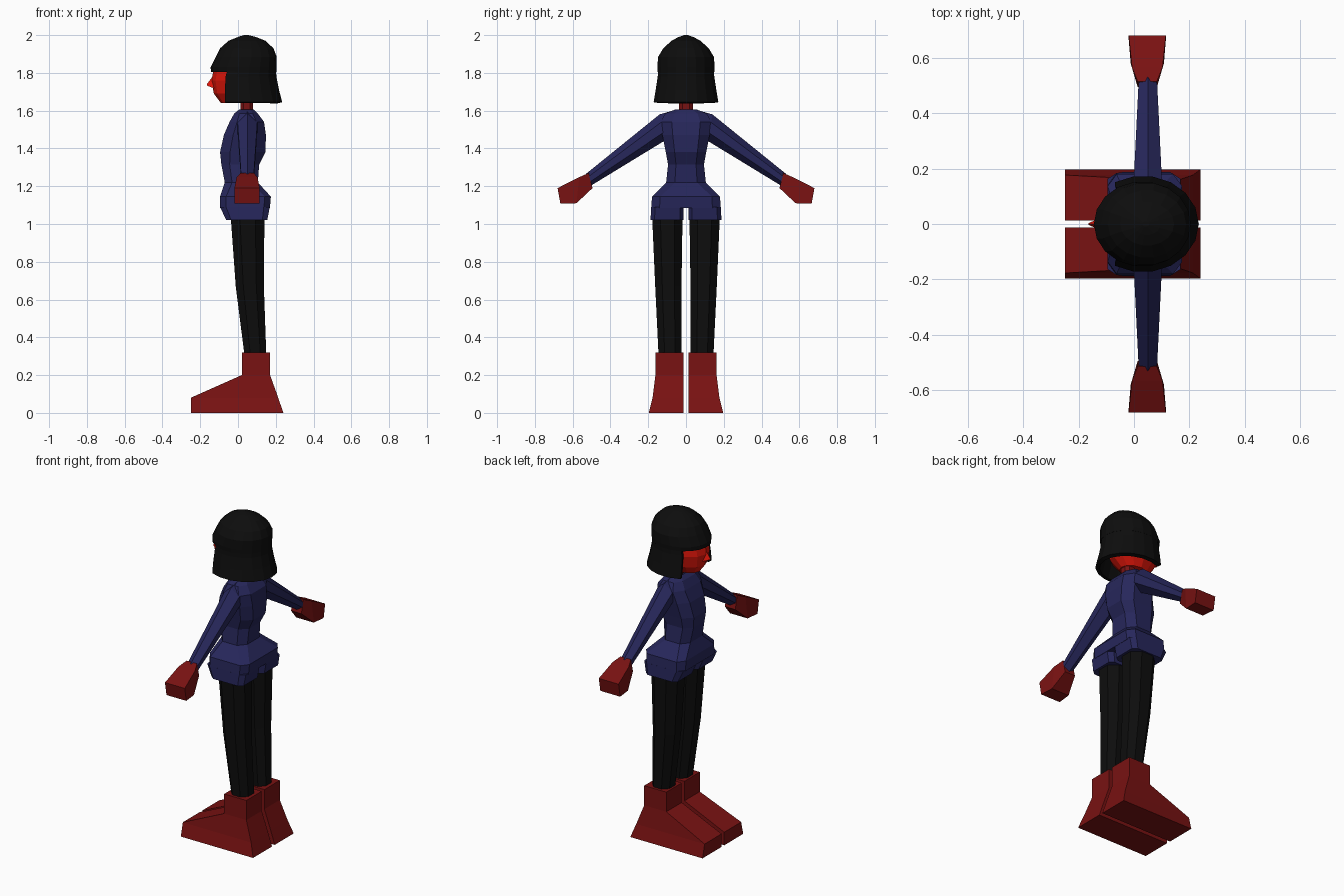
import bpy, bmesh
from math import cos, sin, radians

if "Cube" in bpy.data.objects:
    bpy.data.objects.remove(bpy.data.objects["Cube"], do_unlink=True)


def material(name, rgb):
    m = bpy.data.materials.new(name)
    m.use_nodes = True
    m.diffuse_color = (*rgb, 1)
    bsdf = m.node_tree.nodes["Principled BSDF"]
    bsdf.inputs["Base Color"].default_value = (*rgb, 1)
    bsdf.inputs["Roughness"].default_value = 0.8
    return m


BLACK = material("black", (0.004, 0.004, 0.004))
NAVY = material("navy", (0.02, 0.02, 0.105))
DARK_RED = material("dark red", (0.19, 0.006, 0.006))
BRIGHT_RED = material("bright red", (0.75, 0.008, 0.003))


def loft(name, rings, mat, closed=True, caps=True):
    """Skin a list of rings with equal point counts."""
    bm = bmesh.new()
    rows = [[bm.verts.new(p) for p in ring] for ring in rings]
    n = len(rows[0])
    for a, b in zip(rows, rows[1:]):
        for i in range(n if closed else n - 1):
            j = (i + 1) % n
            bm.faces.new((a[i], a[j], b[j], b[i]))
    if caps:
        bm.faces.new(rows[0])
        bm.faces.new(rows[-1])
    bmesh.ops.recalc_face_normals(bm, faces=bm.faces)
    mesh = bpy.data.meshes.new(name)
    bm.to_mesh(mesh)
    bm.free()
    mesh.materials.append(mat)
    ob = bpy.data.objects.new(name, mesh)
    bpy.context.collection.objects.link(ob)
    return ob


def box_ring(z, x0, x1, y0, y1, cut=0.0):
    """Horizontal rectangle, optionally with cut corners."""
    if not cut:
        return [(x0, y0, z), (x1, y0, z), (x1, y1, z), (x0, y1, z)]
    c, d = cut * (x1 - x0), cut * (y1 - y0)
    return [(x0 + c, y0, z), (x1 - c, y0, z), (x1, y0 + d, z), (x1, y1 - d, z),
            (x1 - c, y1, z), (x0 + c, y1, z), (x0, y1 - d, z), (x0, y0 + d, z)]


def oval(z, x0, x1, ry, angles):
    cx, rx = (x0 + x1) / 2, (x1 - x0) / 2
    return [(cx + rx * cos(radians(a)), ry * sin(radians(a)), z) for a in angles]


def flip(rings, side):
    return [[(x, y * side, z) for x, y, z in ring] for ring in rings]


# Limbs, built once and mirrored across y
boot = [box_ring(0, -.25, .24, .013, .197), box_ring(.08, -.25, .213, .013, .177),
        box_ring(.2, .02, .17, .013, .162), box_ring(.32, .02, .17, .013, .162)]
leg = [box_ring(.3, .035, .15, .025, .145, .27),
       box_ring(.67, -.012, .137, .024, .163, .27),
       box_ring(1.06, -.04, .14, .018, .18, .27)]
hip = [box_ring(1.02, -.062, .155, .012, .188, .12),
       box_ring(1.09, -.095, .168, .012, .184, .12)]


def arm_ring(y, top, bottom_y, bottom, half):
    """Six-sided sleeve section, with ridges above and below."""
    ring = []
    for u, v in ((0, 0), (1, .3), (1, .7), (0, 1), (-1, .7), (-1, .3)):
        ring.append((.05 + u * half, y + (bottom_y - y) * v, top + (bottom - top) * v))
    return ring


arm = [arm_ring(.07, 1.6, .07, 1.46, .05), arm_ring(.14, 1.58, .115, 1.44, .052),
       arm_ring(.53, 1.265, .50, 1.205, .033)]


def hand_ring(ya, za, yb, zb, half_a, half_b):
    c = .048
    return [(c - half_a, ya, za), (c + half_a, ya, za),
            (c + half_b, yb, zb), (c - half_b, yb, zb)]


hand = [hand_ring(.515, 1.27, .495, 1.19, .035, .035),
        hand_ring(.565, 1.248, .58, 1.11, .055, .06),
        hand_ring(.68, 1.19, .665, 1.108, .067, .067)]

for side, word in ((-1, "left"), (1, "right")):
    for part, rings, mat in (("boot", boot, DARK_RED), ("leg", leg, BLACK),
                             ("tunic_hem", hip, NAVY), ("sleeve", arm, NAVY),
                             ("hand", hand, DARK_RED)):
        loft(f"{word}_{part}", flip(rings, side), mat)

# Tunic body: z, front, back, half width
body = ((1.085, -.095, .169, .184), (1.145, -.095, .174, .18),
        (1.22, -.07, .105, .105), (1.315, -.088, .112, .095),
        (1.38, -.095, .145, .107), (1.47, -.075, .148, .125),
        (1.54, -.045, .138, .135), (1.585, -.02, .105, .11), (1.605, .005, .085, .06))
loft("tunic", [box_ring(z, a, b, -w, w, .12 if z < 1.2 else .22)
               for z, a, b, w in body], NAVY)

# Neck and head
loft("neck", [box_ring(z, .013, .08, -.038, .038, .25) for z in (1.57, 1.72)], DARK_RED)
around = range(0, 360, 30)
loft("head", [oval(z, a, b, w, around) for z, a, b, w in
              ((1.64, -.09, .09, .065), (1.69, -.128, .15, .1),
               (1.76, -.14, .17, .12), (1.84, -.125, .17, .12))], BRIGHT_RED)
loft("nose", [[(-.12, -.022, 1.715), (-.12, .022, 1.715), (-.12, 0, 1.8)],
              [(-.165, -.003, 1.733), (-.165, .003, 1.733), (-.165, 0, 1.74)]], BRIGHT_RED)

# Hair: domed cap with a fringe, and a flared curtain open at the face
full = range(0, 360, 20)
loft("hair_cap", [oval(z, a, b, w, full) for z, a, b, w in
                  ((1.805, -.143, .203, .152), (1.83, -.145, .204, .154),
                   (1.885, -.118, .205, .15), (1.93, -.095, .188, .122),
                   (1.97, -.05, .145, .078), (1.99, 0, .095, .04),
                   (2.0, .03, .055, .01))], BLACK)
open_arc = range(-120, 121, 20)
curtain = loft("hair_curtain", [oval(z, a, b, w, open_arc) for z, a, b, w in
                                ((1.645, -.17, .234, .174), (1.71, -.165, .217, .163),
                                 (1.78, -.155, .203, .152), (1.85, -.13, .2, .15))],
               BLACK, closed=False, caps=False)
thick = curtain.modifiers.new("thickness", "SOLIDIFY")
thick.thickness = 0.025
thick.offset = -1
